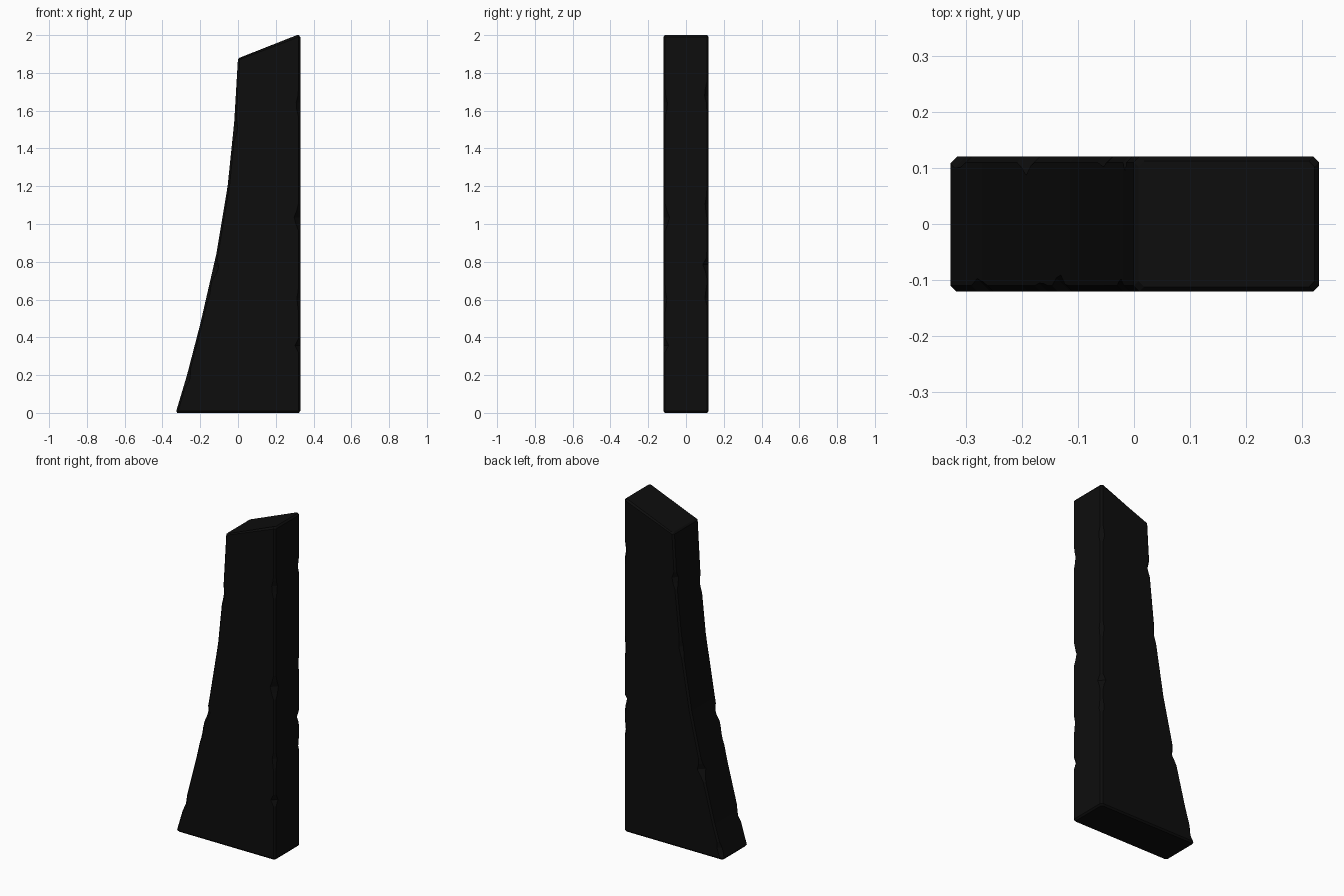
import bpy, bmesh

cube = bpy.data.objects.get("Cube")
if cube:
    bpy.data.objects.remove(cube, do_unlink=True)

stone = bpy.data.materials.new("black_stone")
stone.use_nodes = True
color = (0.004, 0.004, 0.004, 1)
stone.diffuse_color = color
stone.node_tree.nodes["Principled BSDF"].inputs["Base Color"].default_value = color

# Curved outer edge as (height, x); the other edge is upright
EDGE = [(0, -0.33), (0.2, -0.27), (0.47, -0.2), (0.84, -0.115),
        (1.2, -0.055), (1.54, -0.02), (1.88, 0)]
HALF_X, HALF_Y = 0.33, 0.12

# Chips on each upright corner: (height, reach, depth)
CHIPS = {
    (-1, -1): [(0.18, 0.05, 0.03), (0.62, 0.06, 0.02), (0.76, 0.07, 0.035), (1.5, 0.09, 0.025)],
    (1, -1): [(0.36, 0.05, 0.03), (0.6, 0.1, 0.02), (1.03, 0.09, 0.035), (1.63, 0.1, 0.025)],
    (1, 1): [(0.62, 0.06, 0.025), (0.78, 0.06, 0.035), (1.1, 0.12, 0.02), (1.69, 0.09, 0.025)],
    (-1, 1): [(0.05, 0.08, 0.025), (0.5, 0.07, 0.035), (1.2, 0.1, 0.02), (1.6, 0.07, 0.03)],
}


def edge_x(z):
    for (z0, x0), (z1, x1) in zip(EDGE, EDGE[1:]):
        if z <= z1:
            return x0 + (x1 - x0) * (z - z0) / (z1 - z0)
    return EDGE[-1][1]


def chip_width(corner, z):
    cuts = [d * (1 - abs(z - c) / r) for c, r, d in CHIPS[corner]]
    return max(0.01, *cuts)


def ring(bm, t, inset):
    """Eight-sided section; sections tilt gradually toward the sloped top."""
    verts = []
    for sx, sy in CHIPS:
        z = t * (2.0 if sx > 0 else 1.88)
        x = (HALF_X if sx > 0 else edge_x(z)) - sx * inset
        y = sy * (HALF_Y - inset)
        w = chip_width((sx, sy), z)
        pair = [(x, y - sy * w, z), (x - sx * w, y, z)]
        if sx * sy < 0:
            pair.reverse()
        verts += [bm.verts.new(p) for p in pair]
    return verts


# Wall slab built from stacked sections, with narrow bevels at both ends
bm = bmesh.new()
steps = 56
sections = [(0, 0.008), (0.005, 0)]
sections += [(i / steps, 0) for i in range(1, steps)]
sections += [(0.995, 0), (1, 0.008)]
rings = [ring(bm, t, inset) for t, inset in sections]
for low, high in zip(rings, rings[1:]):
    for i in range(8):
        j = (i + 1) % 8
        bm.faces.new((low[i], low[j], high[j], high[i]))
bm.faces.new(rings[0][::-1])
bm.faces.new(rings[-1])
bmesh.ops.recalc_face_normals(bm, faces=bm.faces[:])

mesh = bpy.data.meshes.new("stone_buttress")
bm.to_mesh(mesh)
bm.free()
mesh.materials.append(stone)
buttress = bpy.data.objects.new("stone_buttress", mesh)
bpy.context.collection.objects.link(buttress)
